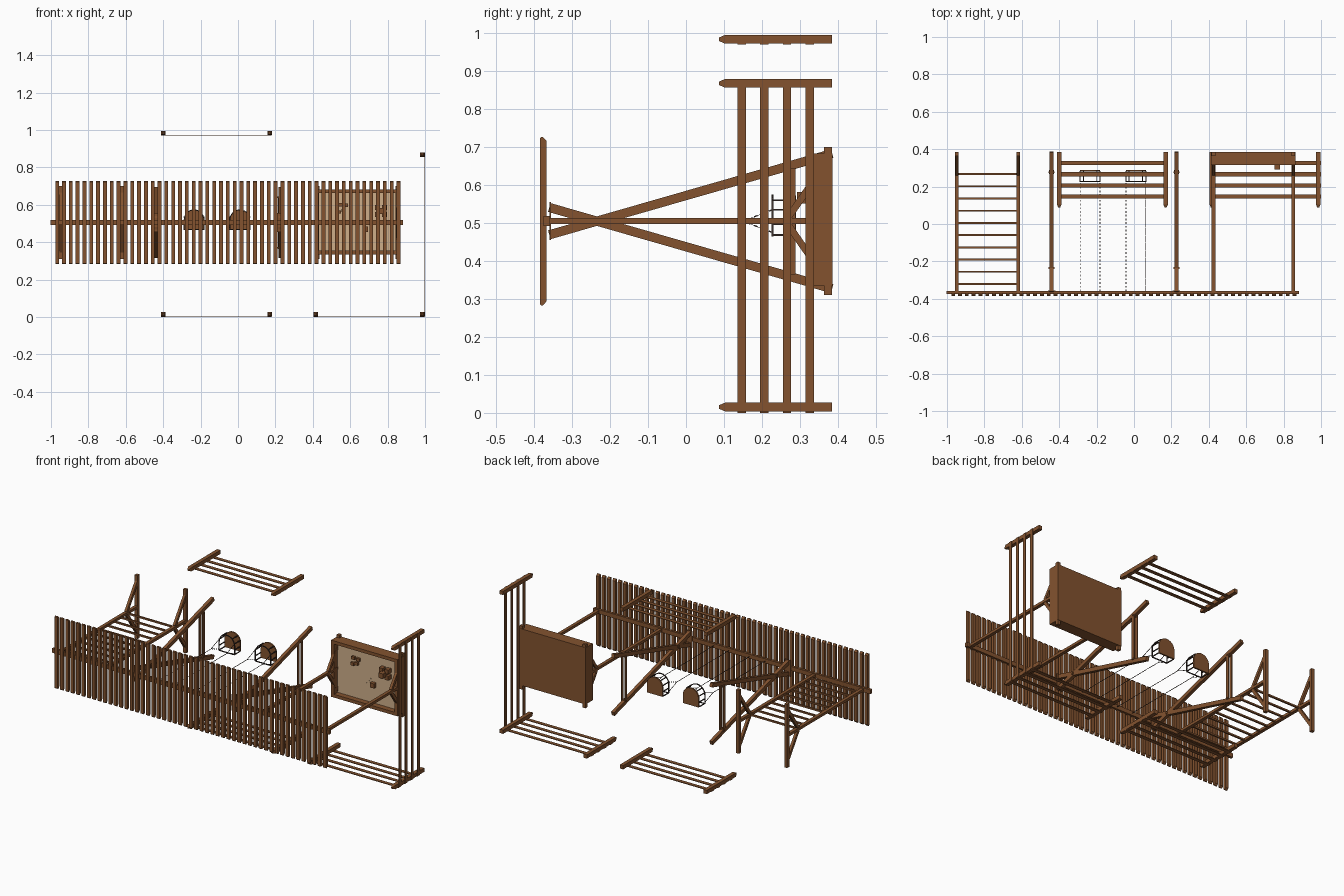
import bpy, bmesh, math
from mathutils import Matrix, Vector

if "Cube" in bpy.data.objects:
    bpy.data.objects.remove(bpy.data.objects["Cube"], do_unlink=True)


def material(name, rgb):
    m = bpy.data.materials.new(name)
    m.use_nodes = True
    m.diffuse_color = (*rgb, 1)
    m.node_tree.nodes["Principled BSDF"].inputs["Base Color"].default_value = (*rgb, 1)
    return m


wood = material("brown wood", (0.228, 0.086, 0.028))
sand = material("pale sand", (0.62, 0.43, 0.255))
metal = material("dark metal", (0.045, 0.03, 0.025))


def finish(name, bm, mat):
    bmesh.ops.recalc_face_normals(bm, faces=bm.faces)
    mesh = bpy.data.meshes.new(name)
    bm.to_mesh(mesh)
    bm.free()
    mesh.materials.append(mat)
    obj = bpy.data.objects.new(name, mesh)
    bpy.context.collection.objects.link(obj)
    return obj


def box(center, size):
    return Matrix.Translation(center) @ Matrix.Diagonal((*size, 1))


def bar(p, q, w, t=None, roll=0):
    """Box from p to q; w is its width along x, t its depth."""
    p, q = Vector(p), Vector(q)
    d = (q - p).normalized()
    side = Vector((0, 0, 1)) if abs(d.x) > 0.9 else Vector((1, 0, 0))
    side = (side - d * side.dot(d)).normalized()
    rot = Matrix((side, d.cross(side), d)).transposed().to_4x4()
    size = Matrix.Diagonal((w, t or w, (q - p).length, 1))
    return Matrix.Translation((p + q) / 2) @ rot @ Matrix.Rotation(roll, 4, "Z") @ size


def build(name, pieces, mat=wood):
    bm = bmesh.new()
    for m in pieces:
        bmesh.ops.create_cube(bm, size=1, matrix=m)
    return finish(name, bm, mat)


def prism(name, outline, depth, mat=wood):
    """Extrude a closed outline of points by a depth vector."""
    bm = bmesh.new()
    face = bm.faces.new([bm.verts.new(p) for p in outline])
    new = bmesh.ops.extrude_face_region(bm, geom=[face])["geom"]
    bmesh.ops.translate(bm, vec=depth, verts=[v for v in new if isinstance(v, bmesh.types.BMVert)])
    return finish(name, bm, mat)


MID = 0.505       # height of the central axis
GROUND = 0.385    # y of the ground side

# Pergola: long beam with a row of chamfered slats
build("main_beam", [box((-0.06, -0.367, MID), (1.885, 0.017, 0.026))])
profile = [(-0.385, 0.287), (-0.385, 0.723), (-0.381, 0.727), (-0.377, 0.727), (-0.368, 0.717),
           (-0.368, 0.293), (-0.377, 0.283), (-0.381, 0.283)]
slats = prism("pergola_slats", [(-0.977, y, z) for y, z in profile], (0.02, 0, 0))
array = slats.modifiers.new("row", "ARRAY")
array.use_relative_offset = False
array.use_constant_offset = True
array.constant_offset_displace = (0.0365, 0, 0)
array.count = 51

# Four straight legs, each with a foot and two braces
for name, x in (("ladder_leg_right", -0.947), ("ladder_leg_left", -0.619),
                ("sandbox_leg_right", 0.425), ("sandbox_leg_left", 0.852)):
    parts = [bar((x, -0.36, MID), (x, GROUND - 0.002, MID), 0.02, 0.016),
             box((x, 0.374, MID), (0.02, 0.02, 0.39))]
    for s in (-1, 1):
        parts.append(bar((x, 0.268, MID + s * 0.008), (x, 0.37, MID + s * 0.155), 0.016, 0.018))
    build(name, parts)

# Climbing rungs
build("ladder_rungs", [bar((-0.947, y, MID), (-0.619, y, MID), 0.01)
                       for y in (0.267 - 0.0653 * i for i in range(10))])

# Swing frames: crossed legs, paired cross ties, top plate and bolts
for name, x in (("swing_frame_right", -0.441), ("swing_frame_left", 0.227)):
    parts = [box((x, -0.358, MID), (0.04, 0.004, 0.1)),
             box((x, -0.235, MID), (0.03, 0.012, 0.012))]
    for s in (-1, 1):
        parts.append(bar((x, -0.36, MID - s * 0.036), (x, GROUND, MID + s * 0.178), 0.02, 0.024))
        parts.append(box((x + s * 0.0115, 0.278, MID), (0.005, 0.02, 0.28)))
        parts.append(box((x, 0.278, MID + s * 0.135), (0.034, 0.008, 0.008)))
    build(name, parts)


# Chain of alternating flat links between two points
def chain(p, q):
    p, q = Vector(p), Vector(q)
    n = max(2, round((q - p).length / 0.01))
    step = (q - p) / n
    return [bar(p + step * i, p + step * (i + 0.95), 0.0035, 0.0012, math.pi / 2 * (i % 2))
            for i in range(n)]


# Bucket swings: arched back plate, front hoop and side bars
for name, cx in (("right_swing", -0.235), ("left_swing", 0.01)):
    r = 0.053
    arch = [(cx - r, 0.467), (cx + r, 0.467)]
    arch += [(cx + r * math.cos(a), 0.52 + r * math.sin(a))
             for a in (math.pi * i / 12 for i in range(13))]
    prism(name + "_seat", [(x, 0.281, z) for x, z in arch], (0, 0.009, 0))
    frame, links = [], []
    for i, (x, z) in enumerate(arch):
        nx, nz = arch[(i + 1) % len(arch)]
        frame.append(bar((x, 0.228, z), (nx, 0.228, nz), 0.005))
    for s in (-1, 1):
        x = cx + s * r
        for z in (0.469, 0.498, 0.535):
            frame.append(bar((x, 0.226, z), (x, 0.283, z), 0.005))
        frame.append(bar((cx + s * 0.036, 0.226, 0.56), (cx + s * 0.036, 0.283, 0.56), 0.005))
        links += chain((x, -0.36, MID), (x, 0.15, MID))
        for z in (0.475, 0.535):
            links += chain((x, 0.15, MID), (x, 0.228, z))
    build(name + "_frame", frame, metal)
    build(name + "_chains", links, metal)

# Sandbox: floor, four walls, sand
x0, x1, z0, z1 = 0.412, 0.863, 0.335, 0.683
cx, cz = (x0 + x1) / 2, (z0 + z1) / 2
walls = [box((cx, 0.38, cz), (x1 - x0, 0.012, z1 - z0))]
for x in (x0 + 0.01, x1 - 0.01):
    walls.append(box((x, 0.351, cz), (0.02, 0.07, z1 - z0)))
for z in (z0 + 0.01, z1 - 0.01):
    walls.append(box((cx, 0.351, z), (x1 - x0, 0.07, 0.02)))
build("sandbox", walls)
build("sandbox_sand", [box((cx, 0.363, cz), (x1 - x0 - 0.03, 0.026, z1 - z0 - 0.03))], sand)

# Toys on the sand: a four-armed jack and loose blocks
toys = [box((0.765, 0.322, 0.567), (0.03, 0.06, 0.03))]
for i in range(4):
    a = math.pi / 4 + i * math.pi / 2
    toys.append(box((0.765 + 0.027 * math.cos(a), 0.335, 0.567 + 0.027 * math.sin(a)),
                    (0.026, 0.03, 0.026)))
for x, z in ((0.545, 0.6), (0.578, 0.598), (0.54, 0.562), (0.565, 0.57)):
    toys.append(box((x, 0.344, z), (0.022, 0.016, 0.018)))
toys.append(box((0.68, 0.34, 0.47), (0.028, 0.024, 0.028)))
build("sand_toys", toys)
build("sand_stick", [bar((0.62, 0.348, 0.46), (0.66, 0.348, 0.5), 0.006)], sand)


# Fence post along y with a pointed tip
def post(name, x, z, h=0.0115):
    bm = bmesh.new()
    bmesh.ops.create_cube(bm, size=1, matrix=box((x, 0.244, z), (2 * h, 0.282, 2 * h)))
    end = min(bm.faces, key=lambda f: f.calc_center_median().y)
    tip = bmesh.ops.extrude_discrete_faces(bm, faces=[end])["faces"][0]
    for v in tip.verts:
        v.co = (x + (v.co.x - x) * 0.4, 0.087, z + (v.co.z - z) * 0.4)
    finish(name, bm, wood)


for name, x, z in (("upper_post_right", -0.4, 0.984), ("upper_post_left", 0.169, 0.984),
                   ("lower_post_right", -0.4, 0.0155), ("lower_post_left", 0.169, 0.0155),
                   ("corner_post_right", 0.416, 0.0155), ("corner_post_left", 0.985, 0.0155),
                   ("side_post_top", 0.985, 0.868)):
    post(name, x, z)

# Fence rails
RAIL_Y = [0.147 + 0.0595 * i for i in range(4)]
for name, xa, xb, z in (("upper_rails", -0.411, 0.18, 0.9725), ("lower_rails", -0.411, 0.18, 0.002),
                        ("corner_rails", 0.405, 0.996, 0.002)):
    build(name, [box(((xa + xb) / 2, y, z), (xb - xa, 0.022, 0.004)) for y in RAIL_Y])
build("side_rails", [box((0.998, y, 0.4415), (0.004, 0.022, 0.875)) for y in RAIL_Y])
